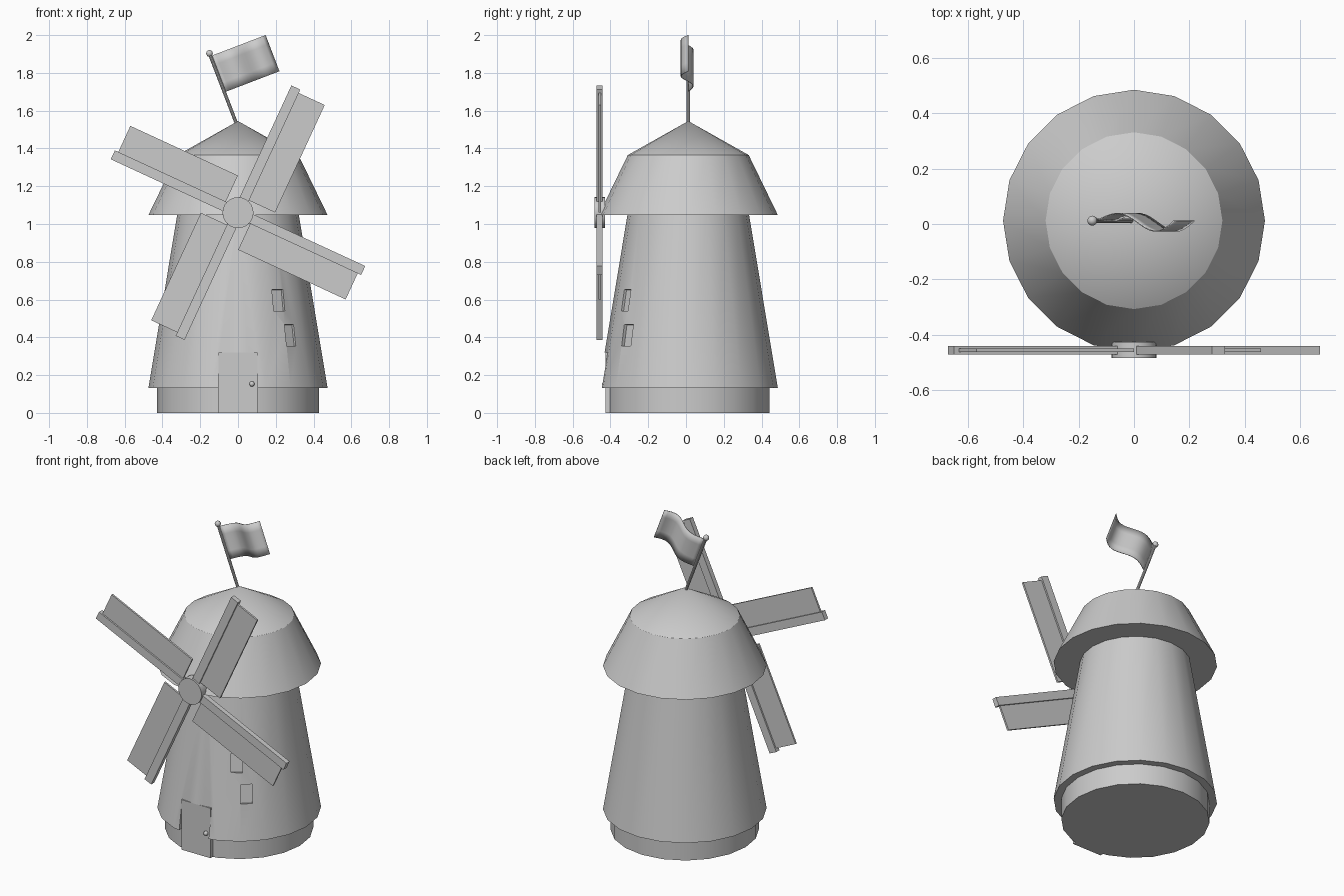
import bpy, bmesh, math
from mathutils import Matrix, Vector

if "Cube" in bpy.data.objects:
    bpy.data.objects.remove(bpy.data.objects["Cube"])

CY = 0.012           # tower axis in y
SAIL_Y = -0.457      # plane of the sails
SIDES = 20


def finish(bm, name, smooth=True):
    bmesh.ops.recalc_face_normals(bm, faces=bm.faces)
    me = bpy.data.meshes.new(name)
    bm.to_mesh(me)
    bm.free()
    ob = bpy.data.objects.new(name, me)
    bpy.context.collection.objects.link(ob)
    if smooth:
        smooth_edges(ob)
    return ob


def smooth_edges(ob):
    bpy.ops.object.select_all(action='DESELECT')
    ob.select_set(True)
    bpy.context.view_layer.objects.active = ob
    bpy.ops.object.shade_smooth_by_angle(angle=math.radians(30))


def lathe(name, profile, smooth=True):
    """Closed solid turned from (radius, z) points; radius 0 makes a tip."""
    bm = bmesh.new()
    rings = []
    for r, z in profile:
        if r == 0:
            rings.append([bm.verts.new((0, CY, z))])
            continue
        angs = [2 * math.pi * i / SIDES for i in range(SIDES)]
        rings.append([bm.verts.new((r * math.cos(a), CY + r * math.sin(a), z)) for a in angs])
    for a, b in zip(rings, rings[1:]):
        for i in range(SIDES):
            j = (i + 1) % SIDES
            bm.faces.new((a[i], a[j], b[0]) if len(b) == 1 else (a[i], a[j], b[j], b[i]))
    for ring in (rings[0], rings[-1]):
        if len(ring) > 1:
            bm.faces.new(ring)
    return finish(bm, name, smooth)


def box(name, lo, hi, matrix=Matrix()):
    lo, hi = Vector(lo), Vector(hi)
    bm = bmesh.new()
    bmesh.ops.create_cube(bm, size=1, matrix=matrix @ Matrix.Translation((lo + hi) / 2)
                          @ Matrix.Diagonal((*(hi - lo), 1)))
    return finish(bm, name, False)


def rod(name, p, q, r, sides):
    p, q = Vector(p), Vector(q)
    bm = bmesh.new()
    rot = (q - p).to_track_quat('Z', 'Y').to_matrix().to_4x4()
    bmesh.ops.create_cone(bm, cap_ends=True, segments=sides, radius1=r, radius2=r,
                          depth=(q - p).length, matrix=Matrix.Translation((p + q) / 2) @ rot)
    return finish(bm, name)


def ball(name, p, r):
    bm = bmesh.new()
    bmesh.ops.create_uvsphere(bm, u_segments=14, v_segments=8, radius=r,
                              matrix=Matrix.Translation(p))
    return finish(bm, name)


# Base, tower and cap
lathe("base", [(0.43, 0), (0.43, 0.135)])
tower = lathe("tower", [(0.474, 0.132), (0.32, 1.06)], False)
lathe("cap", [(0.474, 1.048), (0.32, 1.365), (0, 1.545)])

# Door recess and window recesses cut into the tower
cutters = [box("door_cutter", (-0.104, -0.6, -0.05), (0.104, -0.422, 0.32))]
slope = math.atan2(0.154, 0.928)
for az, z in ((33, 0.597), (40.6, 0.412)):
    r = 0.474 - (z - 0.132) * 0.154 / 0.928
    m = (Matrix.Translation((0, CY, 0)) @ Matrix.Rotation(math.radians(az), 4, 'Z')
         @ Matrix.Translation((0, -r, z)) @ Matrix.Rotation(-slope, 4, 'X'))
    cutters.append(box("window_cutter", (-0.034, -0.1, -0.058), (0.034, 0.02, 0.058), m))
bpy.context.view_layer.objects.active = tower
for c in cutters:
    c.hide_render = True
    mod = tower.modifiers.new("cut", 'BOOLEAN')
    mod.operation, mod.solver, mod.object = 'DIFFERENCE', 'EXACT', c
    bpy.ops.object.modifier_apply(modifier=mod.name)
    bpy.data.objects.remove(c)
smooth_edges(tower)

# Door and knob
box("door", (-0.103, -0.425, 0), (0.103, -0.39, 0.319))
ball("door_knob", (0.074, -0.43, 0.153), 0.014)

# Hub and four sails
HUB = Matrix.Translation((0, SAIL_Y, 1.06))
rod("hub", (0, -0.485, 1.06), (0, -0.428, 1.06), 0.082, 24)
for i in range(4):
    m = HUB @ Matrix.Rotation(math.radians(24.8 + 90 * i), 4, 'Y')
    box(f"sail_{i + 1}", (0.02, -0.006, 0.083), (0.178, 0.006, 0.71), m)
    if i < 2:
        box(f"spar_{i + 1}", (-0.026, -0.016, -0.73), (0.026, 0.016, 0.73), m)

# Flagpole, knob and waving flag
rod("flagpole", (0, CY, 1.51), (-0.15, CY, 1.9), 0.009, 10)
ball("pole_knob", (-0.151, CY, 1.903), 0.018)
bm = bmesh.new()
NU, NV = 16, 4
along, down = Vector((0.934, 0, 0.357)), Vector((0.357, 0, -0.934))
grid = []
for i in range(NU + 1):
    u = i / NU
    wave = (0.02 + 0.024 * u) * math.sin(2 * math.pi * u)
    grid.append([bm.verts.new(Vector((-0.137, CY + wave, 1.892)) + along * 0.302 * u
                              + down * 0.205 * j / NV) for j in range(NV + 1)])
for i in range(NU):
    for j in range(NV):
        bm.faces.new((grid[i][j], grid[i][j + 1], grid[i + 1][j + 1], grid[i + 1][j]))
flag = finish(bm, "flag")
thick = flag.modifiers.new("thickness", 'SOLIDIFY')
thick.thickness, thick.offset = 0.004, 0
